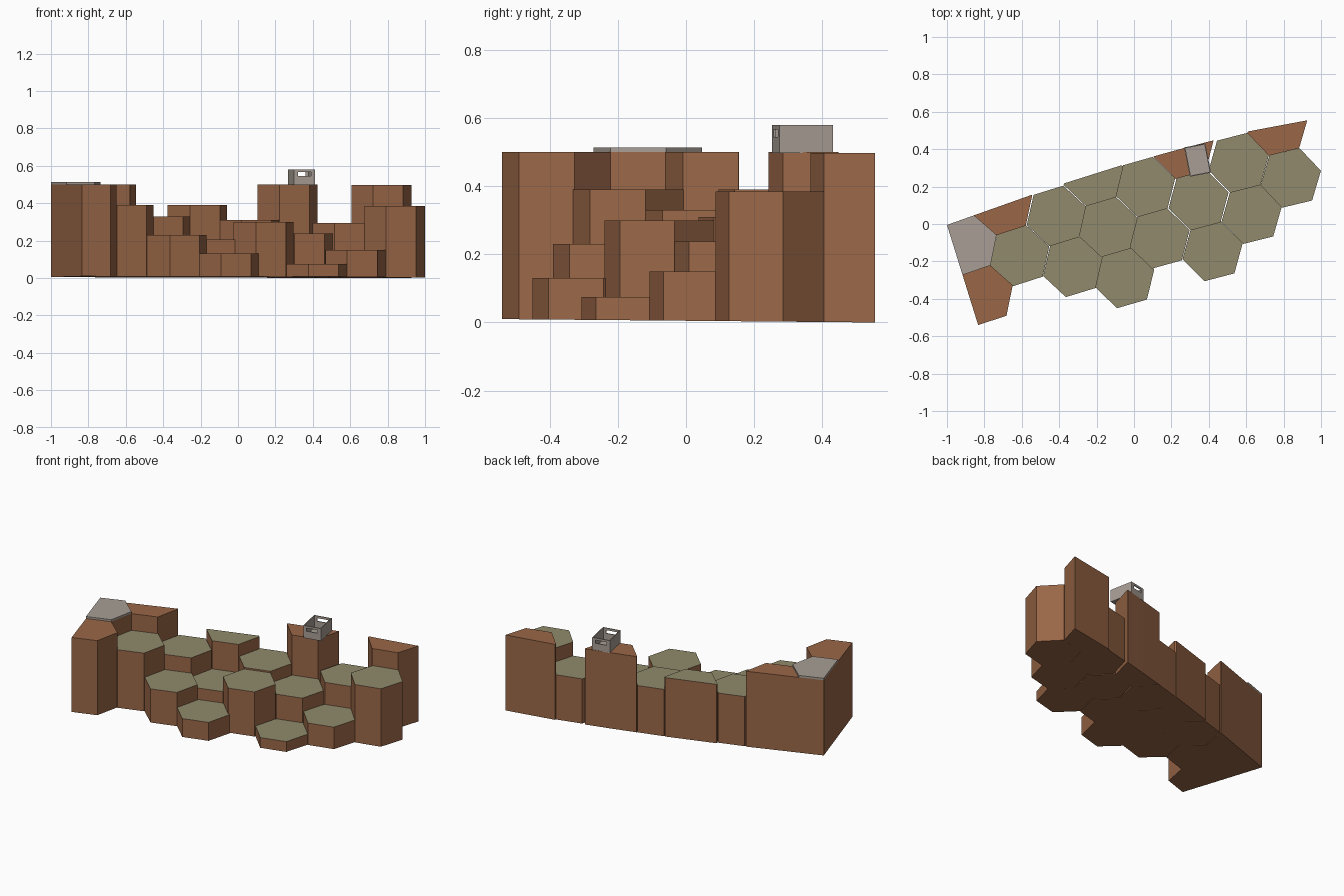
import bpy, bmesh, math
from mathutils import Vector, Matrix

if "Cube" in bpy.data.objects:
    bpy.data.objects.remove(bpy.data.objects["Cube"])


def material(name, rgb):
    m = bpy.data.materials.new(name)
    lin = [((c / 255 + 0.055) / 1.055) ** 2.4 for c in rgb]
    m.diffuse_color = (*lin, 1)
    m.use_nodes = True
    m.node_tree.nodes["Principled BSDF"].inputs["Base Color"].default_value = m.diffuse_color
    return m


BROWN = material("earth brown", (154, 103, 71))
OLIVE = material("grass olive", (144, 138, 107))
GREY = material("stone grey", (168, 158, 149))

# Outline that trims the terrain: left side, then the gently bowed back wall
TRIM = [(-0.833, -0.541), (-1.0, -0.005), (-0.383, 0.214), (-0.06, 0.316),
        (0.27, 0.407), (0.60, 0.493), (0.93, 0.555)]


def clip(poly, a, b):
    """Keep the part of poly on the right of the line a-b."""
    a, d = Vector(a), Vector(b) - Vector(a)
    side = lambda p: d.x * (p.y - a.y) - d.y * (p.x - a.x)
    out = []
    for p, q in zip(poly, poly[1:] + poly[:1]):
        sp, sq = side(p), side(q)
        if sp <= 0:
            out.append(p)
        if sp * sq < 0:
            out.append(p.lerp(q, sp / (sp - sq)))
    return out


def hexagon(x, y, r=0.166):
    turn = math.radians(16 - 3 * x)
    poly = [Vector((x + r * math.cos(turn + k * math.pi / 3),
                    y + r * math.sin(turn + k * math.pi / 3))) for k in range(6)]
    for a, b in zip(TRIM, TRIM[1:]):
        poly = clip(poly, a, b)
    return poly


def finish(bm, name, mats):
    bmesh.ops.remove_doubles(bm, verts=bm.verts, dist=1e-4)
    bmesh.ops.recalc_face_normals(bm, faces=bm.faces)
    bm.normal_update()
    if len(mats) > 1:
        for f in bm.faces:          # second colour on the upward faces
            f.material_index = int(f.normal.z > 0.9)
    me = bpy.data.meshes.new(name)
    bm.to_mesh(me)
    bm.free()
    for m in mats:
        me.materials.append(m)
    ob = bpy.data.objects.new(name, me)
    bpy.context.collection.objects.link(ob)
    return ob


def prism(name, poly, z0, z1, mats):
    bm = bmesh.new()
    low = [bm.verts.new((p.x, p.y, z0(p))) for p in poly]
    high = [bm.verts.new((p.x, p.y, z1)) for p in poly]
    bm.faces.new(low[::-1])
    bm.faces.new(high)
    n = len(poly)
    for i in range(n):
        j = (i + 1) % n
        bm.faces.new((low[i], low[j], high[j], high[i]))
    return finish(bm, name, mats)


ground = lambda p: max(0.0, 0.005 - 0.009 * p.y)

# Hexagonal columns: centre x, centre y, height, grass on top
COLUMNS = [
    (-0.892, -0.112, 0.50, 0), (-0.806, -0.380, 0.50, 0), (-0.702, 0.102, 0.50, 0),
    (-0.611, -0.170, 0.39, 1), (-0.327, -0.229, 0.23, 1), (-0.051, -0.289, 0.13, 1),
    (-0.415, 0.043, 0.33, 1), (-0.137, -0.016, 0.205, 1), (0.137, -0.078, 0.30, 1),
    (0.420, -0.146, 0.075, 1), (-0.217, 0.257, 0.39, 1), (0.060, 0.198, 0.31, 1),
    (0.345, 0.126, 0.237, 1), (0.629, 0.053, 0.15, 1), (0.265, 0.402, 0.50, 0),
    (0.560, 0.327, 0.295, 1), (0.838, 0.246, 0.385, 1), (0.768, 0.525, 0.497, 0),
]
for i, (x, y, h, grass) in enumerate(COLUMNS):
    prism(f"hex_column_{i + 1}", hexagon(x, y), ground, h,
          [BROWN, OLIVE] if grass else [BROWN])

# Stone slab on the corner column
prism("stone_slab", hexagon(-0.892, -0.112), lambda p: 0.50, 0.513, [GREY])

# Open crate with hand slots in both short ends
W, D, Z0, Z1, T = 0.115, 0.16, 0.498, 0.58, 0.006
bm = bmesh.new()


def box(x0, x1, y0, y1, z0, z1):
    m = Matrix.Translation(((x0 + x1) / 2, (y0 + y1) / 2, (z0 + z1) / 2)) @ \
        Matrix.Diagonal((x1 - x0, y1 - y0, z1 - z0, 1))
    bmesh.ops.create_cube(bm, size=1, matrix=m)


box(-W / 2, W / 2, -D / 2, D / 2, Z0, Z0 + T)
for s in (-1, 1):
    xs = sorted((s * W / 2, s * (W / 2 - T)))
    box(*xs, -D / 2, D / 2, Z0 + T, Z1)
    ys = sorted((s * D / 2, s * (D / 2 - T)))
    inner = W / 2 - T
    box(-inner, inner, *ys, Z0 + T, 0.545)
    box(-inner, inner, *ys, 0.566, Z1)
    for a, b in ((-inner, -0.036), (0.036, inner)):
        box(a, b, *ys, 0.545, 0.566)
bmesh.ops.transform(bm, verts=bm.verts, matrix=Matrix.Translation((0.34, 0.342, 0))
                    @ Matrix.Rotation(math.radians(11), 4, 'Z'))
me = bpy.data.meshes.new("crate")
bm.to_mesh(me)
bm.free()
me.materials.append(GREY)
bpy.context.collection.objects.link(bpy.data.objects.new("crate", me))
